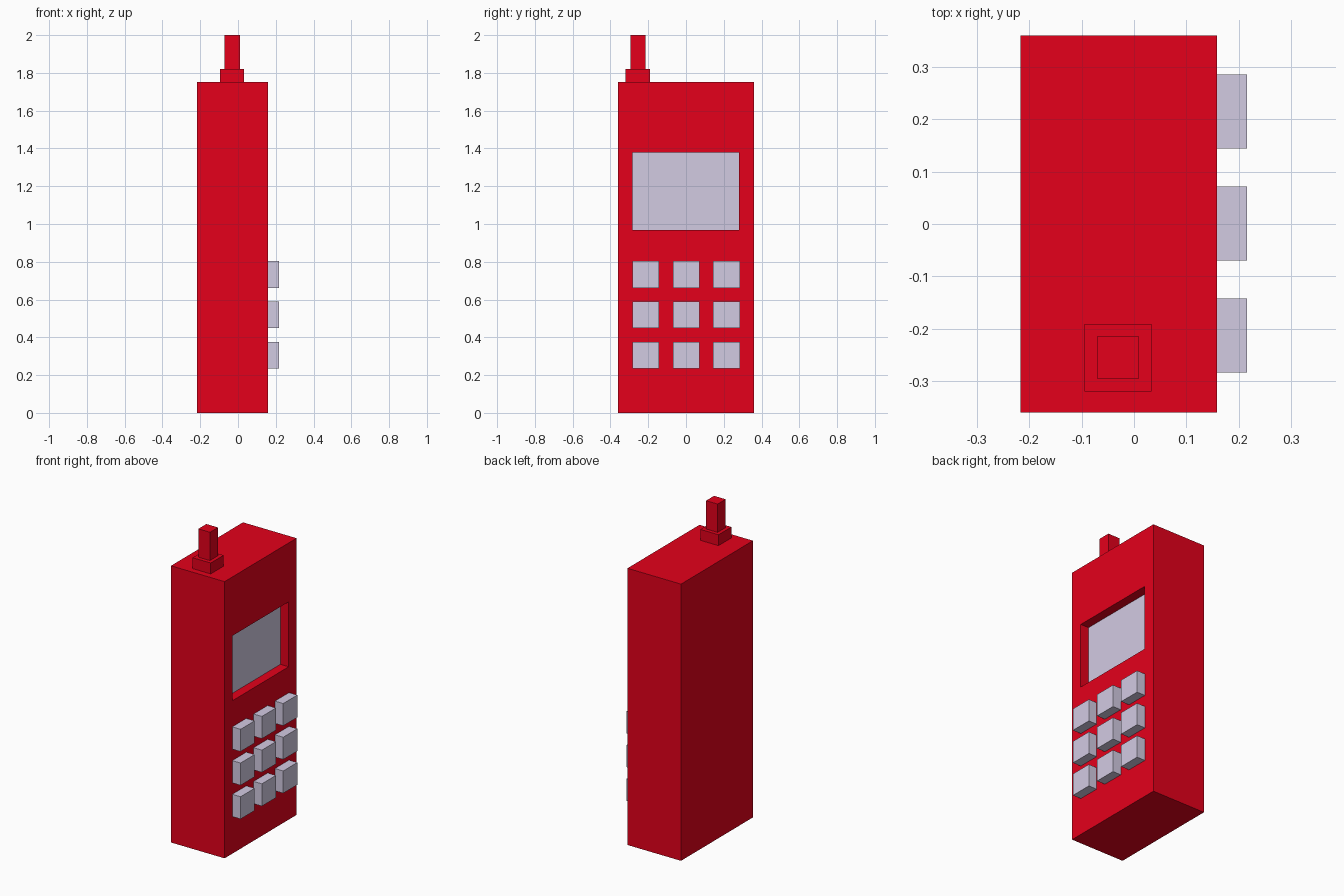
import bpy
import bmesh
from mathutils import Vector

if "Cube" in bpy.data.objects:
    bpy.data.objects.remove(bpy.data.objects["Cube"])


def make_material(name, rgb):
    mat = bpy.data.materials.new(name)
    mat.use_nodes = True
    mat.diffuse_color = (*rgb, 1)
    mat.node_tree.nodes["Principled BSDF"].inputs["Base Color"].default_value = (*rgb, 1)
    return mat


def box_mesh(low, high):
    """A box between two corners, as a bmesh."""
    bm = bmesh.new()
    bmesh.ops.create_cube(bm, size=1)
    low, high = Vector(low), Vector(high)
    for v in bm.verts:
        v.co = (low + high) / 2 + v.co * (high - low)
    return bm


def add_object(name, bm, *materials):
    mesh = bpy.data.meshes.new(name)
    bm.to_mesh(mesh)
    bm.free()
    for mat in materials:
        mesh.materials.append(mat)
    obj = bpy.data.objects.new(name, mesh)
    bpy.context.collection.objects.link(obj)
    return obj


red = make_material("red casing", (0.78, 0.0, 0.011))
lilac = make_material("pale lilac grey", (0.65, 0.595, 0.765))

FACE_X = 0.158      # plane of the keypad side
RELIEF = 0.058      # screen depth and key height
TOP = 1.752         # top of the casing
STEP = 1.821        # top of the aerial base

# Casing, with the sunken screen inset into its keypad side
bm = box_mesh((-0.217, -0.36, 0), (FACE_X, 0.36, TOP))
bm.normal_update()
screen = max(bm.faces, key=lambda f: f.normal.x)
bmesh.ops.inset_individual(bm, faces=[screen], thickness=0.05)
mid = screen.calc_center_median()
for v in screen.verts:
    v.co.y = -0.283 if v.co.y < mid.y else 0.281
    v.co.z = 0.968 if v.co.z < mid.z else 1.379
bmesh.ops.inset_individual(bm, faces=[screen], thickness=0, depth=0)
for v in screen.verts:
    v.co.x = FACE_X - RELIEF
screen.material_index = 1
add_object("casing", bm, red, lilac)

# Keypad, three rows of three square keys
KEY = 0.141
for row in range(3):
    for col in range(3):
        y = -0.283 + col * 0.2135
        z = 0.235 + row * 0.2135
        key = box_mesh((FACE_X, y, z), (FACE_X + RELIEF, y + KEY, z + KEY))
        add_object(f"key_{row + 1}_{col + 1}", key, lilac)

# Stepped aerial on the top
add_object("aerial_base", box_mesh((-0.094, -0.32, TOP), (0.033, -0.191, STEP)), red)
add_object("aerial", box_mesh((-0.071, -0.295, STEP), (0.01, -0.215, 2)), red)
